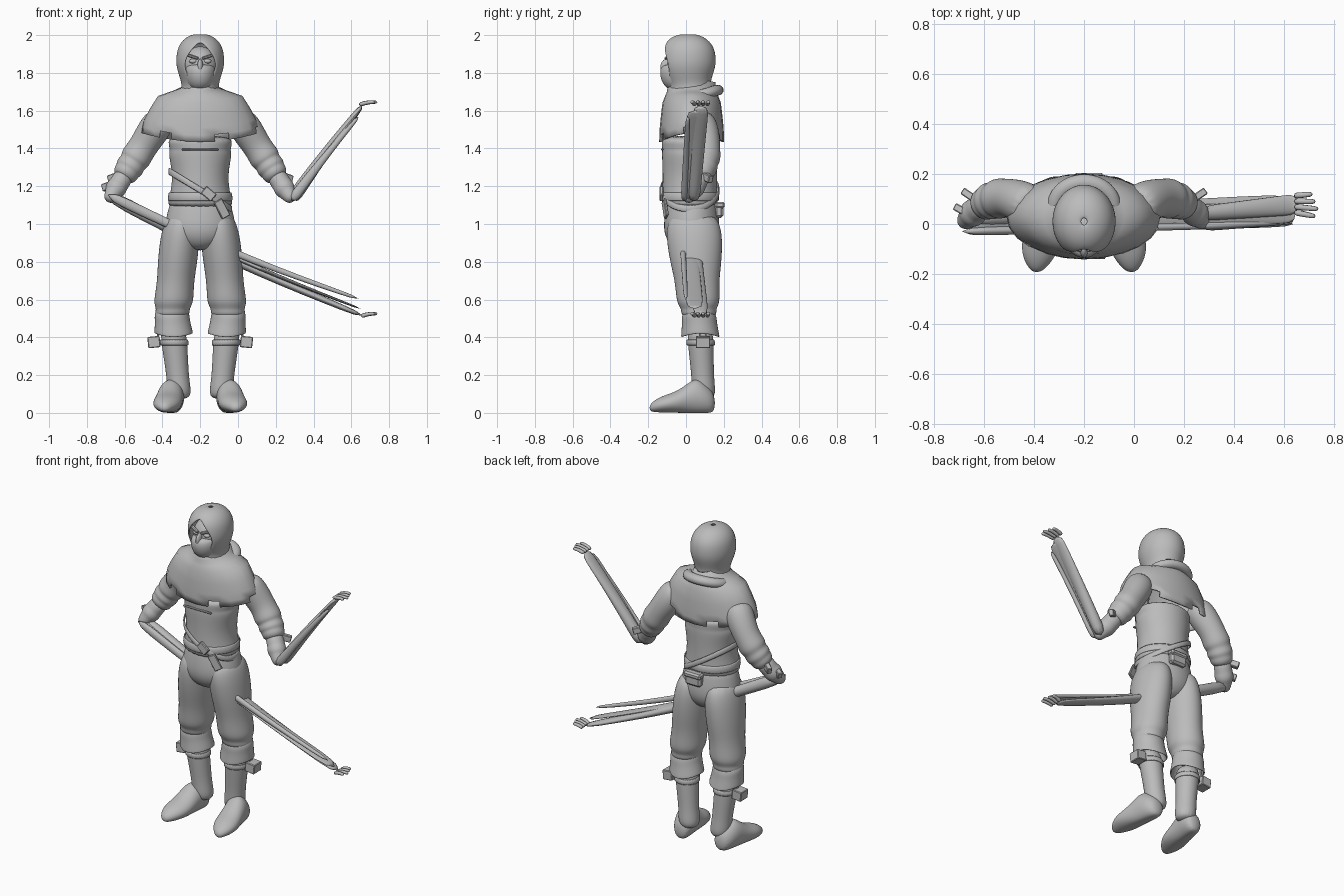
import bpy, bmesh, math
from mathutils import Vector, Matrix

cube = bpy.data.objects.get("Cube")
if cube:
    bpy.data.objects.remove(cube)

CX = -.2  # body centre line
X, Y, Z = Vector((1, 0, 0)), Vector((0, 1, 0)), Vector((0, 0, 1))
SIDES = {"right": -1, "left": 1}

grey = bpy.data.materials.new("plain grey")
grey.use_nodes = True
grey.diffuse_color = (.5, .5, .5, 1)
grey.node_tree.nodes["Principled BSDF"].inputs["Base Color"].default_value = grey.diffuse_color


def finish(name, bm, smooth=True, subdiv=0, thick=0, bevel=0):
    bmesh.ops.recalc_face_normals(bm, faces=bm.faces)
    for face in bm.faces:
        face.smooth = smooth
    mesh = bpy.data.meshes.new(name)
    bm.to_mesh(mesh)
    bm.free()
    mesh.materials.append(grey)
    obj = bpy.data.objects.new(name, mesh)
    bpy.context.collection.objects.link(obj)
    if thick:
        solid = obj.modifiers.new("thickness", "SOLIDIFY")
        solid.thickness, solid.offset = thick, 0
    if subdiv:
        sub = obj.modifiers.new("smooth", "SUBSURF")
        sub.levels = sub.render_levels = subdiv
    if bevel:
        obj.modifiers.new("bevel", "BEVEL").width = bevel
    return obj


def loft(name, points, radii, ref=X, axis=None, sides=16, cap=True, subdiv=2, thick=0,
         lift=None, gaps=None, notch=None):
    """Skin elliptical rings; gaps opens each ring at the front, lift bends its height."""
    bm = bmesh.new()
    points = [Vector(p) for p in points]
    last = len(points) - 1
    rows = []
    for i, (centre, (ra, rb)) in enumerate(zip(points, radii)):
        along = axis or (points[min(i + 1, last)] - points[max(i - 1, 0)]).normalized()
        u = (ref - along * ref.dot(along)).normalized()
        v = along.cross(u)
        gap = math.radians(gaps[i]) if gaps else 0
        row = []
        for k in range(sides + bool(gaps)):
            a = -math.pi / 2 + gap + k / sides * (math.tau - 2 * gap)
            p = centre + u * ra * math.cos(a) + v * rb * math.sin(a)
            if lift:
                p.z += lift(a, ra)
            p.z = max(p.z, 0)
            row.append(bm.verts.new(p))
        rows.append(row)
    for i in range(last):
        for k in range(sides):
            if notch and i == last - 1 and notch(k):
                continue
            j = (k + 1) % len(rows[i])
            bm.faces.new((rows[i][k], rows[i][j], rows[i + 1][j], rows[i + 1][k]))
    if cap:
        bm.faces.new(rows[0])
        bm.faces.new(rows[-1])
    if gaps:
        bmesh.ops.remove_doubles(bm, verts=bm.verts, dist=.0005)
    return finish(name, bm, subdiv=subdiv, thick=thick)


def body(name, profile, depth, y=.02, **options):
    """Upright part on the centre line: profile of (height, half width), depth rule."""
    loft(name, [(CX, y, z) for z, r in profile], [(r, depth(r)) for z, r in profile],
         axis=Z, sides=24, **options)


def leg(name, s, profile, **options):
    """Upright part on the leg line, deeper than wide towards the hip."""
    loft(name, [(CX + s * (.15 - .1 * abs(z - .5)), .1 - .06 * z, z) for z, r in profile],
         [(r, r * max(1, .5 + z)) for z, r in profile], axis=Z, **options)


def arm_point(s, t):
    return Vector((CX + s * (.2 + .29 * t), .06 + .23 * t - .295 * t * t, 1.57 - .45 * t))


def arm(name, s, profile):
    """Part on the arm line: profile of (shoulder-to-wrist fraction, radius)."""
    loft(name, [arm_point(s, t) for t, r in profile], [(r, r) for t, r in profile], ref=Y)


def rail(name, start, end, r_start, r_end, sag=0, steps=6):
    """Tapering bar; the radii are (along y, across)."""
    ts = [i / steps for i in range(steps + 1)]
    a, b, ra, rb = (Vector(v) for v in (start, end, r_start, r_end))
    loft(name, [a.lerp(b, t) - Z * sag * math.sin(math.pi * t) for t in ts],
         [ra.lerp(rb, t) for t in ts], ref=Y, sides=10, subdiv=1)


def box(name, loc, size, rot=(0, 0, 0), bevel=.004):
    bm = bmesh.new()
    bmesh.ops.create_cube(bm, size=1, matrix=Matrix.Diagonal((*size, 1)))
    obj = finish(name, bm, smooth=False, bevel=bevel)
    obj.location, obj.rotation_euler = loc, rot


def ball(name, loc, size):
    bm = bmesh.new()
    bmesh.ops.create_uvsphere(bm, u_segments=24, v_segments=16, radius=1,
                              matrix=Matrix.Translation(loc) @ Matrix.Diagonal((*size, 1)))
    finish(name, bm)


# Hood with face opening, face, mask and eyes
hood = [(1.67, .11), (1.72, .09), (1.77, .1), (1.83, .12), (1.88, .122), (1.93, .115),
        (1.97, .09), (1.995, .05), (2, .01)]
loft("hood", [(CX, .01 + .3 * max(0, 1.75 - z), z) for z, r in hood],
     [(r, r * 1.17) for z, r in hood], axis=Z, sides=20, cap=False, thick=.014,
     gaps=[0, 8, 36, 44, 38, 20, 0, 0, 0])
ball("face", (CX, -.01, 1.84), (.09, .09, .1))
body("mask", [(1.7, .03), (1.73, .07), (1.78, .085), (1.82, .085), (1.85, .07)],
     lambda r: 1.27 * r, y=-.03)
ball("nose_bridge", (CX, -.1, 1.83), (.016, .036, .045))
for side, s in SIDES.items():
    ball(side + "_eye", (CX + s * .037, -.085, 1.862), (.022, .014, .012))
    box(side + "_brow", (CX + s * .038, -.095, 1.885), (.06, .02, .014), (0, -s * .3, s * .35))

# Jacket, notched shoulder cape and rolled cowl
body("jacket", [(1.47, .17), (1.42, .17), (1.39, .16), (1.37, .17), (1.28, .15), (1.2, .152),
                (1.13, .167), (1.08, .185)], lambda r: .11 + .23 * r)
body("shoulder_cape", [(1.75, .07), (1.7, .1), (1.67, .16), (1.64, .22), (1.57, .26),
                       (1.51, .29), (1.47, .3), (1.435, .305)],
     lambda r: .105 + .2 * r, y=.03, cap=False, subdiv=0, thick=.012,
     lift=lambda a, r: .15 * r * math.cos(a) ** 2, notch=lambda k: k % 4 == 1)
sweep = [math.radians(d) for d in range(-120, 121, 24)]
loft("cowl_roll", [(CX + .12 * math.sin(a), .07 + .1 * math.cos(a), 1.68 + .03 * math.cos(a))
                   for a in sweep], [(.03, .035)] * len(sweep), ref=Z, sides=10, subdiv=1)
rail("cape_seam", (CX, -.095, 1.67), (CX, -.138, 1.44), (.004, .004), (.004, .004))

# Belt, tilted strap and pouch
body("belt", [(1.12, .17), (1.17, .165)], lambda r: r * .9, cap=False, subdiv=1, thick=.01)
body("diagonal_strap", [(1.16, .168), (1.2, .165)], lambda r: r * .93, cap=False, subdiv=1,
     thick=.01, lift=lambda a, r: -.1 * math.cos(a))
box("strap_buckle", (CX + .045, -.13, 1.16), (.07, .02, .05), (0, .7, 0))
box("strap_end", (CX + .115, -.11, 1.08), (.05, .015, .1), (0, -.5, .3))
box("jacket_fold", (CX, -.125, 1.395), (.2, .015, .01))
box("back_pouch", (CX + .02, .175, 1.075), (.11, .045, .085), bevel=.012)
box("back_pouch_flap", (CX + .02, .18, 1.1), (.12, .05, .035), bevel=.01)

# Trouser seat
body("trouser_seat", [(1.15, .15), (1.08, .17), (1, .19), (.94, .18), (.89, .13), (.86, .05)],
     lambda r: .04 + .58 * r, y=.03)

for side, s in SIDES.items():
    # Baggy trouser leg, knee wrap and boot
    leg(side + "_trouser_leg", s, [(1.06, .075), (.98, .1), (.9, .107), (.8, .107), (.7, .1),
                                   (.62, .105), (.58, .105), (.55, .09), (.53, .094), (.5, .08)])
    leg(side + "_knee_wrap", s, [(.53, .08), (.5, .09), (.47, .09), (.42, .097), (.4, .1)],
        cap=False, thick=.01, lift=lambda a, r: .2 * r * math.cos(a) ** 2)
    leg(side + "_boot_shaft", s, [(.46, .07), (.36, .07), (.2, .06), (.14, .064), (.07, .06)])
    leg(side + "_boot_strap", s, [(.39, .073), (.355, .073)], cap=False, subdiv=1, thick=.01)
    heights = [.05, .08, .1, .08, .06, .05, .04, .02]
    widths = [.04, .065, .07, .072, .077, .077, .06, .02]
    loft(side + "_boot_foot",
         [(CX + s * (.14 + .05 * i / 7), .155 - .05 * i, .01 + .8 * h) for i, h in enumerate(heights)],
         list(zip(widths, heights)), axis=-Y)
    box(side + "_boot_buckle", (CX + s * .245, .09, .375), (.065, .075, .06), (0, s * .1, 0))
    box(side + "_buckle_tab", (CX + s * .22, .09, .43), (.012, .035, .07), (0, -s * .15, 0))

    # Puffed sleeve with folds, and bracer
    arm(side + "_sleeve", s, [(0, .08), (.15, .088), (.3, .08), (.4, .078), (.5, .085), (.54, .07),
                              (.6, .08), (.64, .067), (.68, .07), (.74, .05)])
    arm(side + "_bracer", s, [(.66, .056), (.8, .052), (.82, .056), (.87, .056), (.9, .044), (1, .03)])
    box(side + "_bracer_tab", (CX + s * .46, .115, 1.245), (.06, .03, .04), (0, s * .3, s * .6))
box("right_lower_tab", (-.69, .055, 1.2), (.06, .03, .04), (0, -.3, -.5))


# Long drawn-out hands: two bars, a thin web between and finger tips
def long_hand(side, wrist, palm, thumb, sag):
    wrist, palm, thumb = Vector(wrist), Vector(palm), Vector(thumb)
    rail(side + "_hand_bar", wrist + Y * .02, palm, (.035, .04), (.045, .014), sag)
    rail(side + "_thumb_bar", wrist - Y * .03, thumb, (.02, .03), (.012, .01), sag)
    rail(side + "_hand_web", wrist, palm.lerp(thumb, .4), (.04, .02), (.05, .006), sag)
    for i in range(4):
        knuckle = palm + Y * (.022 * i - .033) - X * .02
        tip = Vector((.74 - .012 * abs(i - 1), .03 + .03 * i, palm.z + .015))
        rail(f"{side}_finger_{i + 1}", knuckle, tip, (.013, .012), (.01, .009), -.006, steps=3)


long_hand("left", (.28, .02, 1.12), (.66, .08, 1.63), (.64, .01, 1.57), -.01)
long_hand("right", (-.7, 0, 1.16), (.67, .08, .51), (.65, 0, .6), .03)
